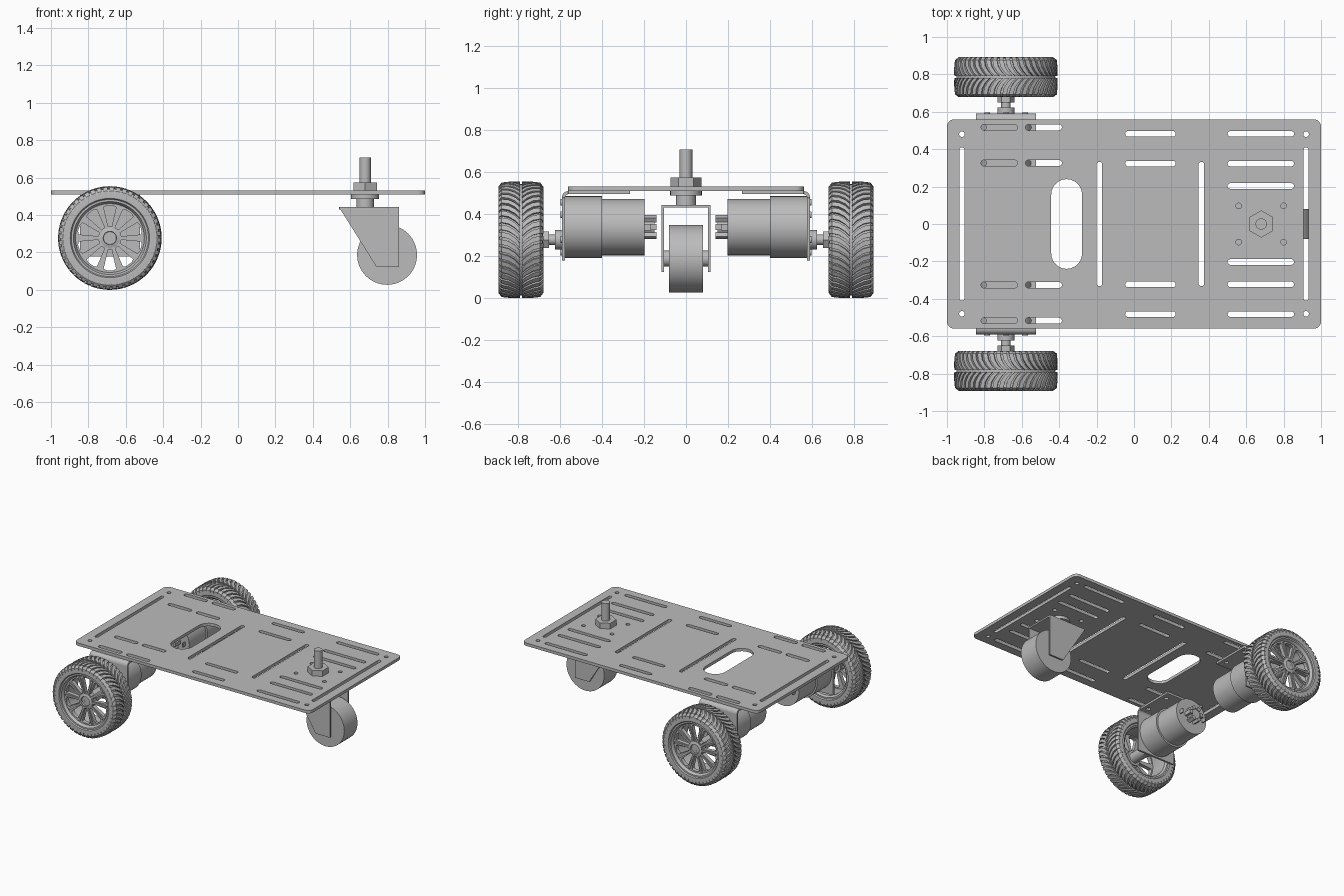
import bpy
import bmesh
from math import sin, cos, pi, radians
from mathutils import Matrix, Vector

default_cube = bpy.data.objects.get("Cube")
if default_cube:
    bpy.data.objects.remove(default_cube, do_unlink=True)

grey = bpy.data.materials.new("plain grey")
grey.use_nodes = True
grey.diffuse_color = (0.5, 0.5, 0.5, 1)
grey.node_tree.nodes["Principled BSDF"].inputs["Base Color"].default_value = grey.diffuse_color

# Local (x, y, thickness) axes of a flat sheet, for three facing directions
FLAT = Matrix.Identity(3)
FACING_Y = Matrix(((1, 0, 0), (0, 0, -1), (0, 1, 0)))
FACING_X = Matrix(((0, 0, 1), (1, 0, 0), (0, 1, 0)))


def finish(name, bm, smooth=True):
    """Clean the mesh, colour it and link it as a named object."""
    bmesh.ops.remove_doubles(bm, verts=bm.verts, dist=0.00005)
    bmesh.ops.recalc_face_normals(bm, faces=bm.faces)
    mesh = bpy.data.meshes.new(name)
    bm.to_mesh(mesh)
    bm.free()
    mesh.materials.clear()
    mesh.materials.append(grey)
    obj = bpy.data.objects.new(name, mesh)
    bpy.context.collection.objects.link(obj)
    if smooth:
        bpy.ops.object.select_all(action='DESELECT')
        obj.select_set(True)
        bpy.context.view_layer.objects.active = obj
        bpy.ops.object.shade_smooth_by_angle(angle=radians(32))
    return obj


def sheet(name, loops, thickness, centre, facing=FLAT):
    """Flat sheet: the first loop is the outline, the others are holes."""
    curve = bpy.data.curves.new(name, 'CURVE')
    curve.dimensions = '2D'
    curve.fill_mode = 'BOTH'
    curve.extrude = thickness / 2
    for loop in loops:
        spline = curve.splines.new('POLY')
        spline.points.add(len(loop) - 1)
        for point, (u, v) in zip(spline.points, loop):
            point.co = (u, v, 0, 1)
        spline.use_cyclic_u = True
    helper = bpy.data.objects.new(name + " outline", curve)
    bpy.context.collection.objects.link(helper)
    bpy.context.view_layer.update()
    mesh = bpy.data.meshes.new_from_object(helper.evaluated_get(bpy.context.evaluated_depsgraph_get()))
    bm = bmesh.new()
    bm.from_mesh(mesh)
    bpy.data.objects.remove(helper, do_unlink=True)
    bpy.data.meshes.remove(mesh)
    bm.transform(Matrix.Translation(centre) @ facing.to_4x4())
    return finish(name, bm)


def rounded(cx, cy, width, height, radius, steps=6):
    """Rounded rectangle; slots and round holes are special cases."""
    points = []
    for corner, (sx, sy) in enumerate(((1, 1), (-1, 1), (-1, -1), (1, -1))):
        for k in range(steps + 1):
            a = (corner + k / steps) * pi / 2
            points.append((cx + sx * (width / 2 - radius) + radius * cos(a),
                           cy + sy * (height / 2 - radius) + radius * sin(a)))
    # drop coincident neighbours where straight sides vanish
    return [p for i, p in enumerate(points)
            if (Vector(p) - Vector(points[i - 1])).length > 0.0001]


def slot(cx, cy, width, height):
    return rounded(cx, cy, width, height, min(width, height) / 2)


def lathe(name, profile, centre, axis='Y', sides=48, closed=False, turn=0.0):
    """Revolve (radius, along) points about an axis through centre."""
    bm = bmesh.new()
    rings = []
    for i in range(sides):
        a = turn + 2 * pi * i / sides
        rings.append([bm.verts.new((r * cos(a), h, r * sin(a)) if axis == 'Y'
                                   else (r * cos(a), r * sin(a), h)) for r, h in profile])
    count = len(profile)
    for i in range(sides):
        one, two = rings[i], rings[(i + 1) % sides]
        for k in range(count if closed else count - 1):
            n = (k + 1) % count
            bm.faces.new((one[k], one[n], two[n], two[k]))
    bmesh.ops.translate(bm, verts=bm.verts, vec=centre)
    return finish(name, bm)


def rod(name, radius, start, end, centre, axis='Y', sides=32, turn=0.0):
    return lathe(name, [(0, start), (radius, start), (radius, end), (0, end)],
                 centre, axis, sides, turn=turn)


# Deck plate with its slots and holes
holes = [slot(-0.36, 0, 0.165, 0.48)]
holes += [slot(x, 0, 0.026, 0.82) for x in (-0.92, 0.92)]
holes += [slot(x, 0, 0.03, 0.665) for x in (-0.185, 0.36)]
for side in (-1, 1):
    holes += [slot(x, side * 0.48, 0.03, 0.03) for x in (-0.92, 0.92)]
    holes += [slot(x, side * 0.097, 0.03, 0.03) for x in (0.56, 0.8)]
    holes += [slot(0.088, side * y, 0.27, 0.03) for y in (0.323, 0.482)]
    holes += [slot(0.678, side * y, 0.355, 0.03) for y in (0.203, 0.323, 0.482)]
    holes += [slot(x, side * y, 0.195, 0.032) for x in (-0.72, -0.483) for y in (0.326, 0.517)]
sheet("deck_plate", [rounded(0, 0, 2, 1.12, 0.04)] + holes, 0.022, (0, 0, 0.52))

# Caster: threaded stud, nut, washer, neck, fork and wheel
STUD = (0.68, 0, 0)
rod("caster_stud", 0.03, 0.44, 0.707, STUD, 'Z')
rod("caster_nut", 0.073, 0.531, 0.574, STUD, 'Z', 6, pi / 2)
rod("caster_washer", 0.075, 0.487, 0.509, STUD, 'Z')
rod("caster_neck", 0.047, 0.44, 0.487, STUD, 'Z')
sheet("caster_fork_top", [rounded(0.7, 0, 0.32, 0.234, 0.004)], 0.012, (0, 0, 0.436))
cheek = [(0.54, 0.442), (0.74, 0.123), (0.86, 0.123), (0.86, 0.442)]
for label, side in (("front", -1), ("back", 1)):
    sheet(label + "_caster_fork_cheek", [cheek], 0.012, (0, side * 0.111, 0), FACING_Y)
AXLE = (0.797, 0, 0.187)
rod("caster_axle", 0.038, -0.108, 0.108, AXLE)
rod("caster_wheel", 0.16, -0.08, 0.08, AXLE, sides=64)

# Drive unit, built at the back and mirrored to the front afterwards
SHAFT_X, SHAFT_Z, MOTOR_Z = -0.685, 0.277, 0.337
WHEEL = Vector((SHAFT_X, 0.785, SHAFT_Z))
shaft, motor = (SHAFT_X, 0, SHAFT_Z), (SHAFT_X, 0, MOTOR_Z)
unit = []

# Tyre with rim barrel
tyre = [(0.263, -0.09), (0.264, 0), (0.263, 0.09), (0.25, 0.102), (0.232, 0.105), (0.212, 0.104),
        (0.206, 0.096), (0.195, 0.096), (0.188, 0.086), (0.182, 0.07), (0.182, -0.085)]
tyre += [(r, -h) for r, h in reversed(tyre[3:8])]
unit.append(lathe("tyre", tyre, WHEEL, sides=72, closed=True))

# Swept tread lugs: (offset from middle, radius, sweep angle)
LUGS = 48
path = [(0.005, 0.276, 0), (0.028, 0.277, 0.09), (0.058, 0.276, 0.16),
        (0.092, 0.272, 0.19), (0.107, 0.252, 0.19)]
half = 0.68 * pi / LUGS
bm = bmesh.new()
for i in range(LUGS):
    for side in (-1, 1):
        stations = []
        for off, radius, sweep in path:
            a = 2 * pi * (i + side / 4) / LUGS + sweep
            corners = ((radius, a - half), (radius, a + half),
                       (radius - 0.018, a + half), (radius - 0.018, a - half))
            stations.append([bm.verts.new((r * cos(t), side * off, r * sin(t))) for r, t in corners])
        for one, two in zip(stations, stations[1:]):
            for k in range(4):
                n = (k + 1) % 4
                bm.faces.new((one[k], one[n], two[n], two[k]))
        bm.faces.new(stations[0])
        bm.faces.new(stations[-1])
bmesh.ops.translate(bm, verts=bm.verts, vec=WHEEL)
unit.append(finish("tyre_tread", bm, smooth=False))

# Spoked disc, raised spoke ribs, hub
SPOKES = 10
windows = []
for i in range(SPOKES):
    mid = 2 * pi * (i + 0.5) / SPOKES
    edges = [(0.062, -0.16), (0.168, -0.2), (0.174, -0.1), (0.174, 0.1), (0.168, 0.2), (0.062, 0.16)]
    windows.append([(r * cos(mid + a), r * sin(mid + a)) for r, a in edges])
disc = [(0.184 * cos(2 * pi * i / 60), 0.184 * sin(2 * pi * i / 60)) for i in range(60)]
unit.append(sheet("wheel_spokes", [disc] + windows, 0.03, WHEEL + Vector((0, 0.06, 0)), FACING_Y))
bm = bmesh.new()
for i in range(SPOKES):
    place = (Matrix.Rotation(2 * pi * i / SPOKES, 4, 'Y') @ Matrix.Translation((0.11, 0.072, 0))
             @ Matrix.Diagonal((0.13, 0.022, 0.013, 1)))
    bmesh.ops.create_cube(bm, size=1, matrix=Matrix.Translation(WHEEL) @ place)
unit.append(finish("wheel_spoke_ribs", bm, smooth=False))
hub = [(0, -0.1), (0.04, -0.1), (0.04, 0.03), (0.056, 0.03), (0.056, 0.082), (0.036, 0.088),
       (0.034, 0.076), (0.016, 0.076), (0.016, 0.06), (0, 0.06)]
unit.append(lathe("wheel_hub", hub, WHEEL, sides=32))

# Hex coupler, shaft and gearbox boss
unit.append(rod("shaft_coupler", 0.046, 0.65, 0.69, shaft, sides=6))
unit.append(rod("drive_shaft", 0.025, 0.6, 0.7, shaft))
unit.append(rod("gearbox_boss", 0.046, 0.57, 0.622, shaft))

# Gearbox, motor can and end cap with castellations and terminals
unit.append(rod("gearbox", 0.147, 0.4, 0.576, motor, sides=64))
unit.append(rod("motor_can", 0.134, 0.197, 0.4, motor, sides=64))
unit.append(rod("motor_end_cap", 0.04, 0.15, 0.2, motor))
bm = bmesh.new()
for i in range(6):
    place = (Matrix.Translation(motor) @ Matrix.Rotation(2 * pi * i / 6, 4, 'Y')
             @ Matrix.Translation((0.046, 0.17, 0)) @ Matrix.Diagonal((0.024, 0.06, 0.028, 1)))
    bmesh.ops.create_cube(bm, size=1, matrix=place)
for side in (-1, 1):
    place = Matrix.Translation((SHAFT_X + side * 0.1, 0.183, MOTOR_Z)) @ Matrix.Diagonal((0.008, 0.035, 0.03, 1))
    bmesh.ops.create_cube(bm, size=1, matrix=place)
unit.append(finish("motor_terminals", bm, smooth=False))

# Bent mounting bracket: flange, bend and upright face
bolt_holes = [slot(x, y, 0.032, 0.032) for x in (-0.805, -0.565) for y in (0.326, 0.517)]
unit.append(sheet("bracket_flange", [rounded(SHAFT_X, 0.4125, 0.32, 0.295, 0.004)] + bolt_holes,
                  0.015, (0, 0, 0.501)))
quarter = [pi / 2 * k / 6 for k in range(7)]
bend = [(0.56 + 0.03 * cos(a), 0.478 + 0.03 * sin(a)) for a in quarter]
bend += [(0.56 + 0.015 * cos(a), 0.478 + 0.015 * sin(a)) for a in reversed(quarter)]
unit.append(sheet("bracket_bend", [bend], 0.32, (SHAFT_X, 0, 0), FACING_X))
unit.append(sheet("bracket_face", [rounded(SHAFT_X, 0.328, 0.32, 0.3, 0.004)],
                  0.015, (0, 0.5825, 0), FACING_Y))
for i in range(6):
    a = pi * (i + 0.5) / 3
    spot = (SHAFT_X + 0.118 * cos(a), 0, MOTOR_Z + 0.118 * sin(a))
    unit.append(rod("bracket_screw_" + str(i + 1), 0.016, 0.585, 0.597, spot, sides=16))

# Mirror the whole drive unit to the front
for part in unit:
    name = part.name
    part.name = "back_" + name
    copy = part.data.copy()
    copy.transform(Matrix.Diagonal((1, -1, 1, 1)))
    copy.flip_normals()
    bpy.context.collection.objects.link(bpy.data.objects.new("front_" + name, copy))
